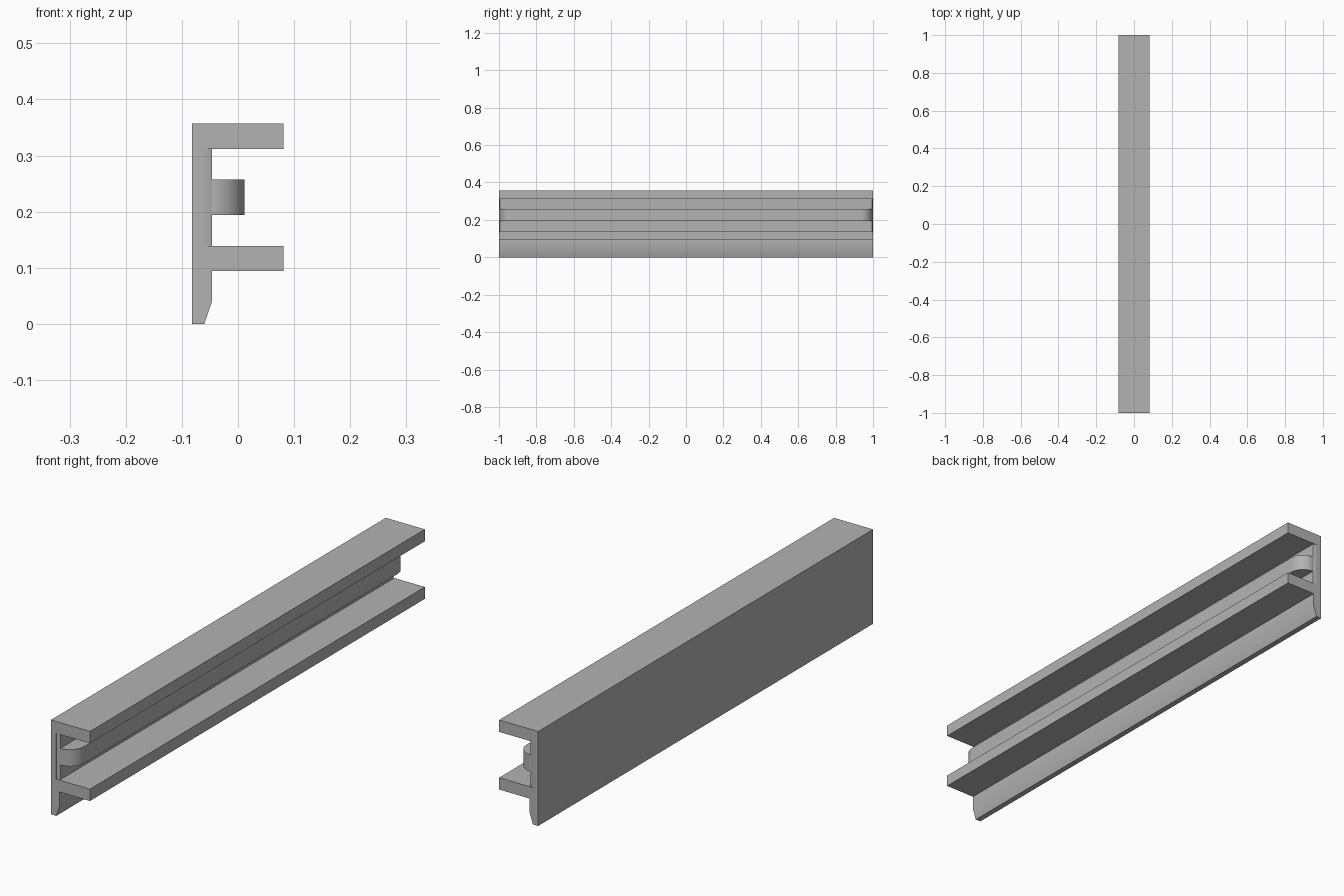
import bpy, bmesh, math
from mathutils import Vector

cube = bpy.data.objects.get("Cube")
if cube:
    bpy.data.objects.remove(cube, do_unlink=True)

grey = bpy.data.materials.new("plain grey")
grey.use_nodes = True
colour = (0.45, 0.45, 0.45, 1)
grey.diffuse_color = colour
grey.node_tree.nodes["Principled BSDF"].inputs["Base Color"].default_value = colour


def extrude(name, points, offset):
    """Sweep a closed flat outline along an offset."""
    bm = bmesh.new()
    face = bm.faces.new([bm.verts.new(p) for p in points])
    new = bmesh.ops.extrude_face_region(bm, geom=[face])["geom"]
    bmesh.ops.translate(bm, vec=Vector(offset),
                        verts=[g for g in new if isinstance(g, bmesh.types.BMVert)])
    bmesh.ops.recalc_face_normals(bm, faces=bm.faces)
    mesh = bpy.data.meshes.new(name)
    bm.to_mesh(mesh)
    bm.free()
    mesh.materials.append(grey)
    obj = bpy.data.objects.new(name, mesh)
    bpy.context.collection.objects.link(obj)
    bpy.ops.object.select_all(action='DESELECT')
    obj.select_set(True)
    bpy.context.view_layer.objects.active = obj
    bpy.ops.object.shade_smooth_by_angle(angle=math.radians(30))
    return obj


def mirrored_plan(half, z):
    """Complete a plan outline by mirroring its front half to the back."""
    return [(x, y, z) for x, y in half] + [(x, -y, z) for x, y in reversed(half)]


back, groove, wall, lip = -0.082, -0.06, -0.046, 0.081
low, high, top = 0.139, 0.312, 0.357

# Rail: back wall with two flanges and a tapered lower edge
section = [(back, 0), (groove, 0), (wall, 0.041), (wall, 0.094), (lip, 0.094),
           (lip, low), (groove, low), (groove, high), (lip, high),
           (lip, top), (back, top)]
extrude("flanged_rail", [(x, -1, z) for x, z in section], (0, 2, 0))

# Wall lining between the flanges, bevelled at both ends
lining = [(groove - 0.01, -0.999), (groove, -0.9995), (wall, -0.995)]
extrude("wall_lining", mirrored_plan(lining, low), (0, 0, high - low))

# Central rib with rounded ends
steps = 14
rib = [(wall - 0.004, -0.993)]
for i in range(steps + 1):
    a = math.pi / 2 * i / steps
    rib.append((wall + 0.058 * math.sin(a), -0.935 - 0.06 * math.cos(a)))
extrude("central_rib", mirrored_plan(rib, 0.194), (0, 0, 0.063))
